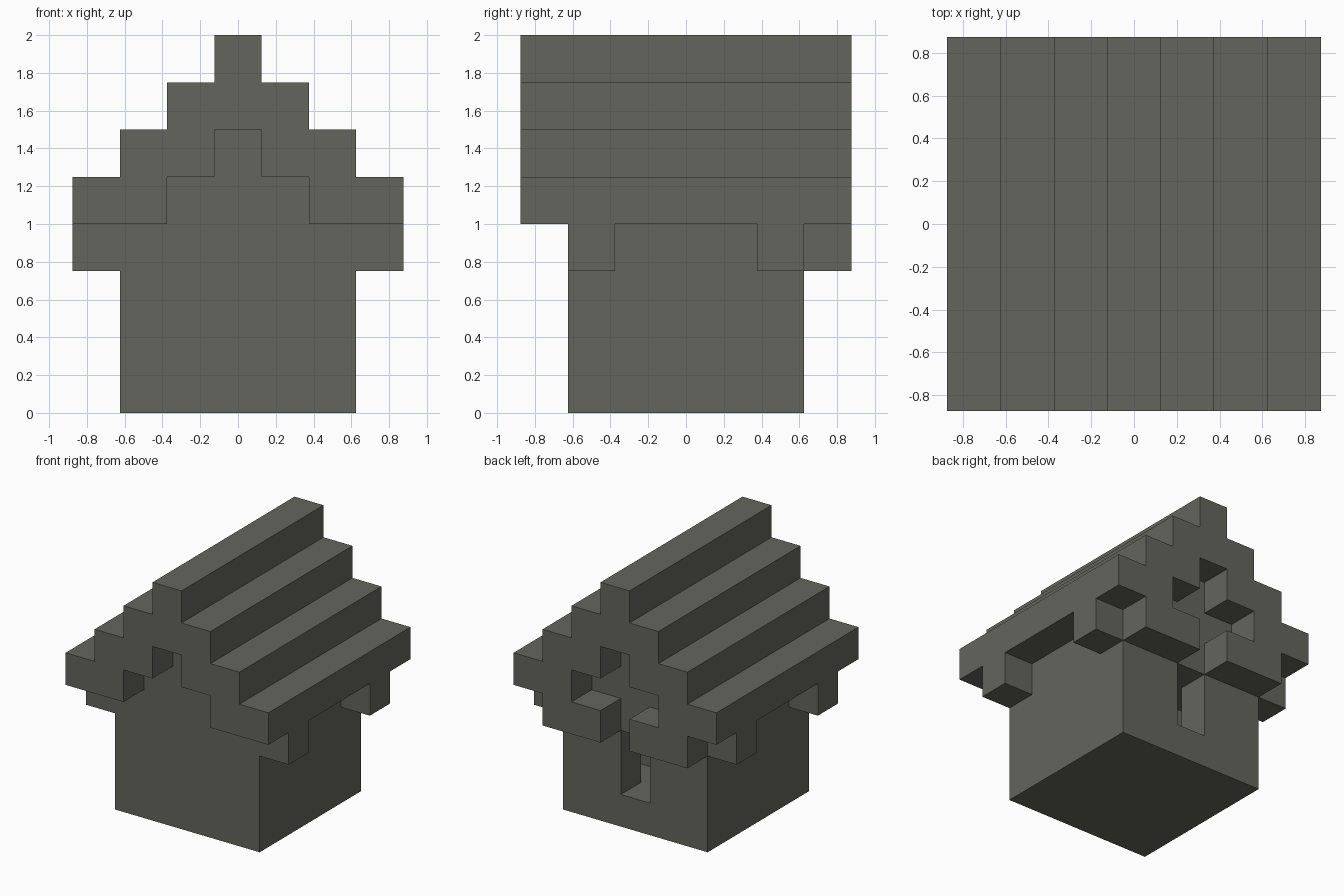
import bpy
import bmesh
from mathutils import Vector

if "Cube" in bpy.data.objects:
    bpy.data.objects.remove(bpy.data.objects["Cube"], do_unlink=True)

U = 0.25  # one block

stone = bpy.data.materials.new("dark grey stone")
stone.use_nodes = True
colour = (0.13, 0.13, 0.11, 1)
stone.diffuse_color = colour
stone.node_tree.nodes["Principled BSDF"].inputs["Base Color"].default_value = colour


def prism(name, outline, place, low, high):
    """Extrude a flat outline (in blocks); place(u, v, w) maps it into space."""
    bm = bmesh.new()
    face = bm.faces.new([bm.verts.new(Vector(place(u, v, low)) * U) for u, v in outline])
    grown = bmesh.ops.extrude_face_region(bm, geom=[face])["geom"]
    shift = Vector(place(0, 0, high - low)) * U
    bmesh.ops.translate(bm, vec=shift, verts=[g for g in grown if isinstance(g, bmesh.types.BMVert)])
    bmesh.ops.recalc_face_normals(bm, faces=bm.faces)
    mesh = bpy.data.meshes.new(name)
    bm.to_mesh(mesh)
    bm.free()
    mesh.materials.append(stone)
    obj = bpy.data.objects.new(name, mesh)
    bpy.context.collection.objects.link(obj)
    return obj


def along_y(u, v, w):
    return (u, w, v)


def along_z(u, v, w):
    return (u, v, w)


def mirrored(half):
    return half + [(-u, v) for u, v in reversed(half)]


def stairs(half_width, z):
    """Right-hand stair outline climbing inwards to the middle block."""
    points = []
    while half_width > 0:
        points += [(half_width, z), (half_width, z + 1)]
        half_width -= 1
        z += 1
    return points


def box(name, x, y, z):
    outline = [(x[0], y[0]), (x[1], y[0]), (x[1], y[1]), (x[0], y[1])]
    return prism(name, outline, along_z, *z)


# House body with its stepped gables
house = prism("house_body", mirrored([(2.5, 0), (2.5, 4)] + stairs(1.5, 4)), along_y, -2.5, 2.5)

# Back doorway opening into a shallow room
cutter = prism("doorway_cutter", mirrored([(1.5, 0.5), (1.5, 1.5), (0.5, 1.5), (0.5, 3)]), along_z, 1, 3)
cutter.hide_render = True
cut = house.modifiers.new("doorway", "BOOLEAN")
cut.object = cutter
cut.operation = "DIFFERENCE"
cut.solver = "EXACT"
bpy.context.view_layer.update()
carved = bpy.data.meshes.new_from_object(house.evaluated_get(bpy.context.evaluated_depsgraph_get()))
house.modifiers.clear()
house.data = carved
bpy.data.objects.remove(cutter, do_unlink=True)

# Stepped roof shell overhanging both gables
outer = mirrored(stairs(3.5, 4))
inner = mirrored(stairs(1.5, 4))
prism("stepped_roof", outer + inner[::-1], along_y, -3.5, 3.5)

# Eave brackets and the ledge halves over the back doorway
for side, label in ((1, "left"), (-1, "right")):
    for end, place in ((1, "back"), (-1, "front")):
        box(f"{place}_{label}_bracket", sorted((2.5 * side, 3.5 * side)),
            sorted((1.5 * end, 2.5 * end)), (3, 4))
    box(f"back_{label}_ledge", sorted((0.5 * side, 2.5 * side)), (2.5, 3.5), (3, 4))
